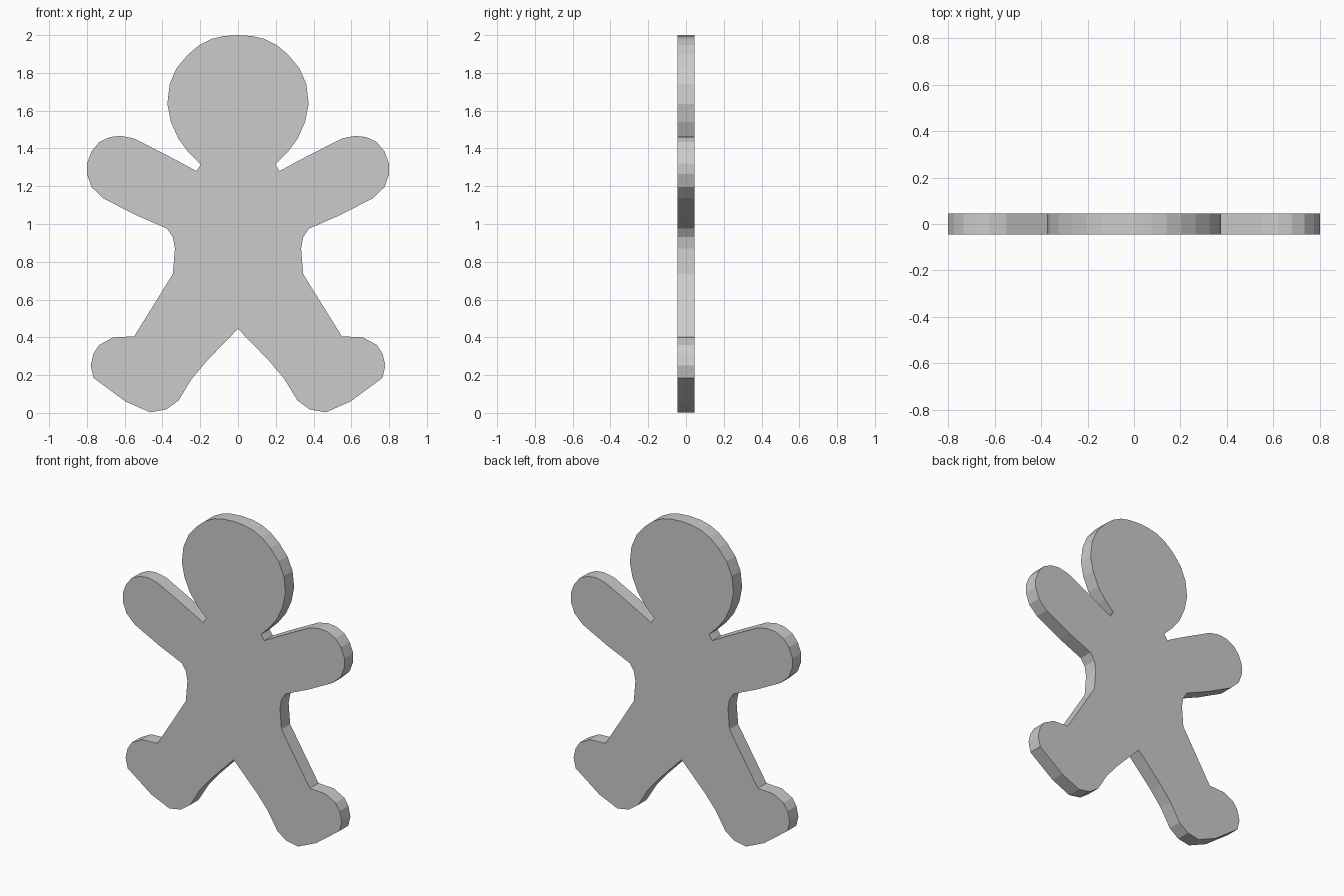
import bpy, bmesh

HALF_DEPTH = 0.045

# Right half of the outline (x, z), from top of head down to the crotch
head = [(0, 2.0), (0.075, 1.995), (0.14, 1.98), (0.205, 1.947), (0.265, 1.897),
        (0.325, 1.825), (0.362, 1.74), (0.374, 1.635), (0.355, 1.54),
        (0.315, 1.45), (0.26, 1.377), (0.197, 1.315)]
arm = [(0.22, 1.28), (0.33, 1.34), (0.55, 1.453), (0.62, 1.467), (0.68, 1.46),
       (0.735, 1.433), (0.775, 1.385), (0.8, 1.32), (0.8, 1.265),
       (0.775, 1.195), (0.715, 1.137), (0.54, 1.047), (0.375, 0.975)]
leg = [(0.345, 0.93), (0.334, 0.87), (0.345, 0.735), (0.55, 0.405),
       (0.66, 0.4), (0.735, 0.36), (0.765, 0.315), (0.78, 0.25),
       (0.765, 0.185), (0.595, 0.06), (0.465, 0.003), (0.38, 0.018),
       (0.315, 0.065), (0.245, 0.18), (0.165, 0.275), (0, 0.445)]

# Mirror to the left side, skipping the two points on the centre line
right = head + arm + leg
outline = right + [(-x, z) for x, z in reversed(right[1:-1])]

# Extrude the closed outline through the thickness
bm = bmesh.new()
face = bm.faces.new([bm.verts.new((x, -HALF_DEPTH, z)) for x, z in outline])
ext = bmesh.ops.extrude_face_region(bm, geom=[face], use_keep_orig=True)
moved = [g for g in ext["geom"] if isinstance(g, bmesh.types.BMVert)]
bmesh.ops.translate(bm, verts=moved, vec=(0, 2 * HALF_DEPTH, 0))
bmesh.ops.recalc_face_normals(bm, faces=bm.faces)

# Flat cookie body
mesh = bpy.data.meshes.new("cookie_body")
bm.to_mesh(mesh)
bm.free()
bpy.context.collection.objects.link(bpy.data.objects.new("cookie_body", mesh))
